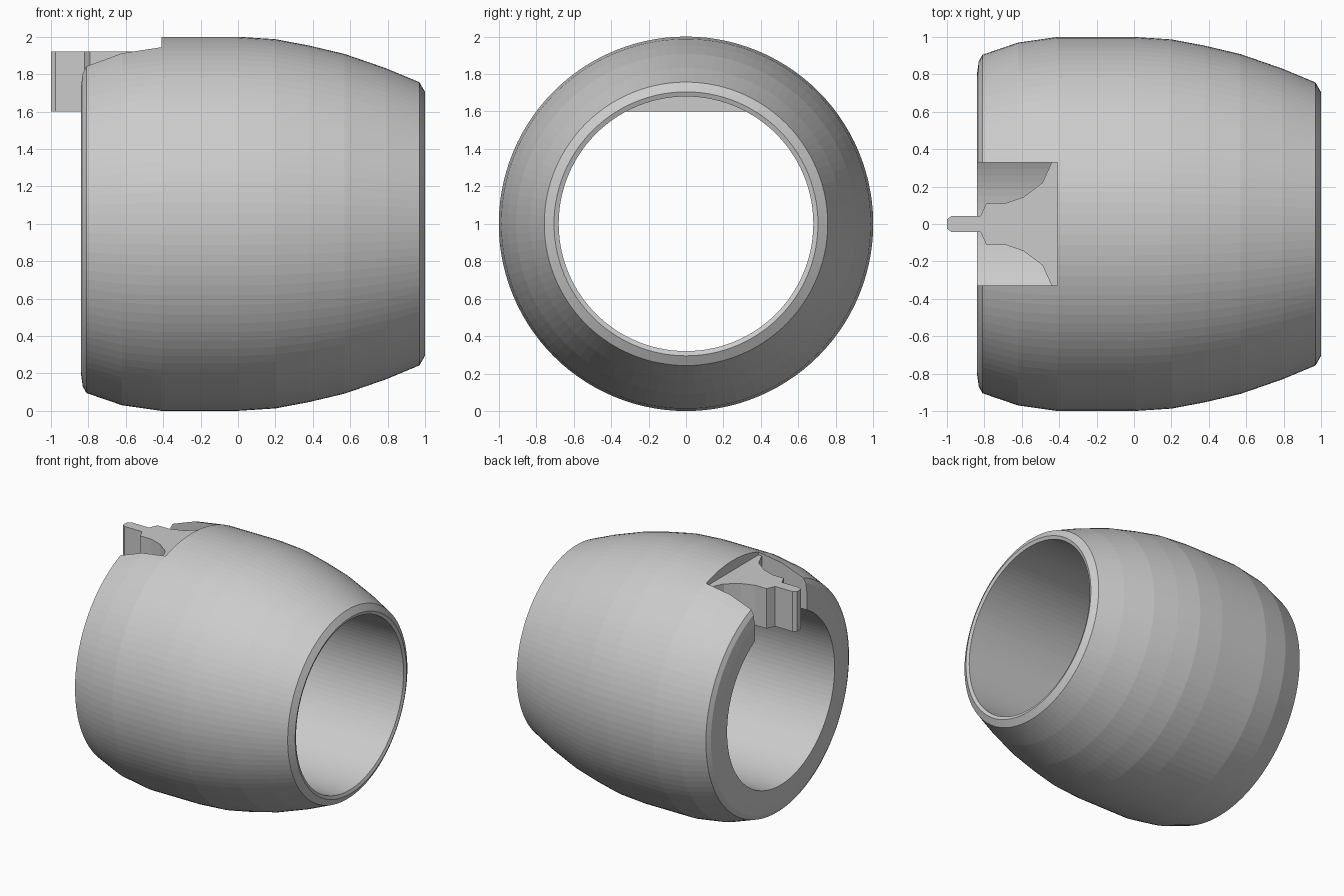
import bpy, bmesh, math

if "Cube" in bpy.data.objects:
    bpy.data.objects.remove(bpy.data.objects["Cube"])

SEGMENTS = 112


def make_object(name, bm):
    bmesh.ops.recalc_face_normals(bm, faces=bm.faces)
    mesh = bpy.data.meshes.new(name)
    bm.to_mesh(mesh)
    bm.free()
    obj = bpy.data.objects.new(name, mesh)
    bpy.context.collection.objects.link(obj)
    return obj


# Barrel ring: closed (x, radius) profile revolved around the x axis at z = 1
profile = [(-0.84, 0.68), (-0.84, 0.80), (-0.83, 0.87), (-0.81, 0.905),
           (-0.62, 0.97), (-0.41, 1.0), (0.0, 1.0), (0.20, 0.987),
           (0.38, 0.953), (0.57, 0.908), (0.79, 0.832), (0.97, 0.757),
           (1.0, 0.705), (0.99, 0.68)]
bm = bmesh.new()
rings = []
for i in range(SEGMENTS):
    a = 2 * math.pi * i / SEGMENTS
    rings.append([bm.verts.new((x, r * math.sin(a), 1 + r * math.cos(a)))
                  for x, r in profile])
n = len(profile)
for i in range(SEGMENTS):
    p, q = rings[i], rings[(i + 1) % SEGMENTS]
    for j in range(n):
        k = (j + 1) % n
        bm.faces.new((p[j], p[k], q[k], q[j]))
ring = make_object("barrel_ring", bm)

# Notch through the top of the rear wall
bm = bmesh.new()
bmesh.ops.create_cube(bm, size=1)
bmesh.ops.scale(bm, vec=(0.79, 0.66, 1.0), verts=bm.verts)
bmesh.ops.translate(bm, vec=(-0.805, 0, 1.9), verts=bm.verts)
cutter = make_object("notch_cutter", bm)
cutter.hide_render = True
cutter.hide_viewport = True

cut = ring.modifiers.new("notch", 'BOOLEAN')
cut.operation = 'DIFFERENCE'
cut.solver = 'EXACT'
cut.object = cutter
bpy.context.view_layer.update()
cut_mesh = bpy.data.meshes.new_from_object(
    ring.evaluated_get(bpy.context.evaluated_depsgraph_get()))
ring.modifiers.clear()
ring.data = cut_mesh
bpy.data.objects.remove(cutter)

# Flared latch tab: mirrored plan outline extruded upwards
half = [(-1.0, 0.025), (-0.975, 0.043), (-0.82, 0.043), (-0.79, 0.11),
        (-0.69, 0.11), (-0.59, 0.145), (-0.49, 0.22), (-0.44, 0.33),
        (-0.41, 0.33)]
outline = half + [(x, -y) for x, y in reversed(half)]
bm = bmesh.new()
base = bm.faces.new([bm.verts.new((x, y, 1.6)) for x, y in outline])
extruded = bmesh.ops.extrude_face_region(bm, geom=[base], use_keep_orig=True)
top = [v for v in extruded["geom"] if isinstance(v, bmesh.types.BMVert)]
bmesh.ops.translate(bm, vec=(0, 0, 0.32), verts=top)
make_object("latch_tab", bm)
